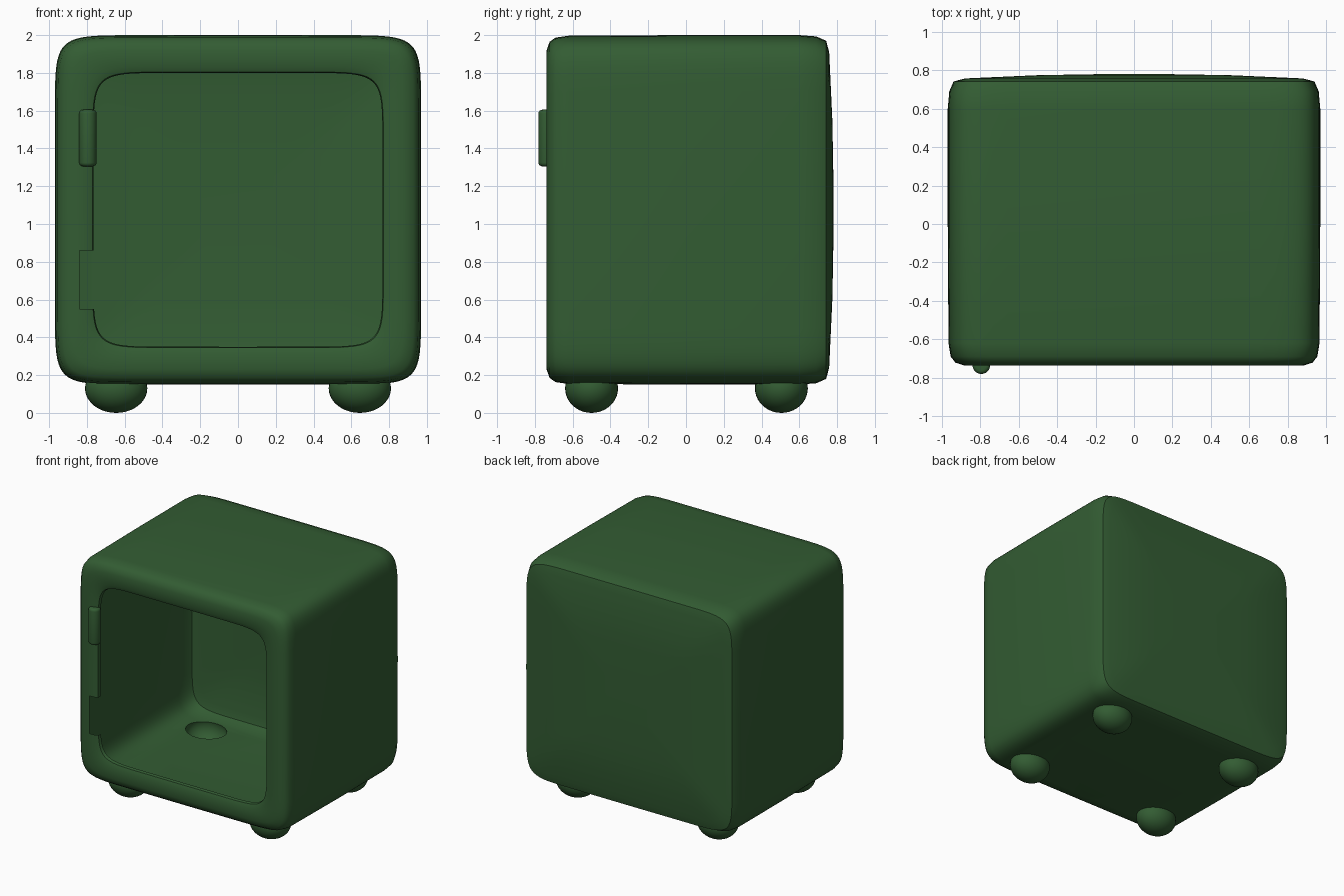
import bpy, bmesh, math
from mathutils import Matrix, Vector

cube = bpy.data.objects.get("Cube")
if cube:
    bpy.data.objects.remove(cube, do_unlink=True)

green = bpy.data.materials.new("dark green")
green.use_nodes = True
green.diffuse_color = (0.033, 0.108, 0.033, 1)
green.node_tree.nodes["Principled BSDF"].inputs["Base Color"].default_value = green.diffuse_color


def make_object(name, bm):
    bmesh.ops.recalc_face_normals(bm, faces=bm.faces[:])
    mesh = bpy.data.meshes.new(name)
    bm.to_mesh(mesh)
    bm.free()
    mesh.materials.append(green)
    obj = bpy.data.objects.new(name, mesh)
    bpy.context.collection.objects.link(obj)
    return obj


def smooth(obj):
    bpy.ops.object.select_all(action="DESELECT")
    obj.select_set(True)
    bpy.context.view_layer.objects.active = obj
    bpy.ops.object.shade_smooth_by_angle(angle=math.radians(40))


def soft_power(value, n):
    return math.copysign(abs(value) ** (2 / n), value) if abs(value) > 1e-9 else 0.0


def ring(bm, half_w, half_h, y, n, count=64):
    """Rounded rectangle, standing upright at depth y."""
    verts = []
    for i in range(count):
        a = 2 * math.pi * i / count
        verts.append(bm.verts.new((half_w * soft_power(math.cos(a), n), y,
                                   1.075 + half_h * soft_power(math.sin(a), n))))
    return verts


def boolean(obj, other, operation):
    mod = obj.modifiers.new(operation, "BOOLEAN")
    mod.object, mod.operation, mod.solver = other, operation, "EXACT"
    bpy.context.view_layer.objects.active = obj
    bpy.ops.object.modifier_apply(modifier=mod.name)
    bpy.data.objects.remove(other, do_unlink=True)


# Cabinet: rounded rectangles lofted from the doorway lip to the bulging back
MOUTH_Y = -0.70
sections = [(0.765, 0.725, MOUTH_Y), (0.77, 0.73, -0.725), (0.80, 0.76, -0.738),
            (0.88, 0.845, -0.738), (0.93, 0.89, -0.722), (0.955, 0.912, -0.69),
            (0.966, 0.922, -0.62), (0.97, 0.925, 0.0), (0.97, 0.925, 0.6),
            (0.962, 0.918, 0.69), (0.94, 0.895, 0.742), (0.88, 0.835, 0.758),
            (0.5, 0.47, 0.775), (0.2, 0.19, 0.78)]
bm = bmesh.new()
rings = [ring(bm, w, h, y, 10 if i < 3 else 12) for i, (w, h, y) in enumerate(sections)]
for a, b in zip(rings, rings[1:]):
    for i in range(len(a)):
        j = (i + 1) % len(a)
        bm.faces.new((a[i], a[j], b[j], b[i]))
bm.faces.new(rings[0])
bm.faces.new(rings[-1])
cabinet = make_object("cabinet", bm)

# Four hollow feet merged into the floor
bm = bmesh.new()
for x in (-0.645, 0.645):
    for y in (-0.5, 0.505):
        bmesh.ops.create_uvsphere(bm, u_segments=32, v_segments=20, radius=1,
                                  matrix=Matrix.Translation((x, y, 0.13))
                                  @ Matrix.Diagonal((0.165, 0.14, 0.13, 1)))
boolean(cabinet, make_object("feet", bm), "UNION")

# Notch in the frame where the lower hinge is missing
low, high = Vector((-0.84, -0.85, 0.55)), Vector((-0.70, -0.60, 0.86))
bm = bmesh.new()
bmesh.ops.create_cube(bm, size=1, matrix=Matrix.Translation((low + high) / 2)
                      @ Matrix.Diagonal((*(high - low), 1)))
boolean(cabinet, make_object("notch_cutter", bm), "DIFFERENCE")


# Open the doorway and the notch, leaving a thin shell
def in_notch(co):
    return all(low[k] - 1e-4 <= co[k] <= high[k] + 1e-4 for k in range(3))


bm = bmesh.new()
bm.from_mesh(cabinet.data)
gone = [f for f in bm.faces
        if all(abs(v.co.y - MOUTH_Y) < 1e-4 for v in f.verts)
        or all(in_notch(v.co) for v in f.verts)]
bmesh.ops.delete(bm, geom=gone, context="FACES")
bm.to_mesh(cabinet.data)
bm.free()
smooth(cabinet)

# Upper hinge: rounded upright barrel on the frame
bm = bmesh.new()
bmesh.ops.create_cone(bm, cap_ends=True, segments=24, radius1=0.046, radius2=0.046, depth=0.3)
rims = [e for e in bm.edges if abs(e.verts[0].co.z - e.verts[1].co.z) < 1e-4]
bmesh.ops.bevel(bm, geom=rims, offset=0.02, segments=4, profile=0.5, affect="EDGES")
hinge = make_object("upper_hinge", bm)
hinge.location = (-0.795, -0.735, 1.455)
smooth(hinge)
